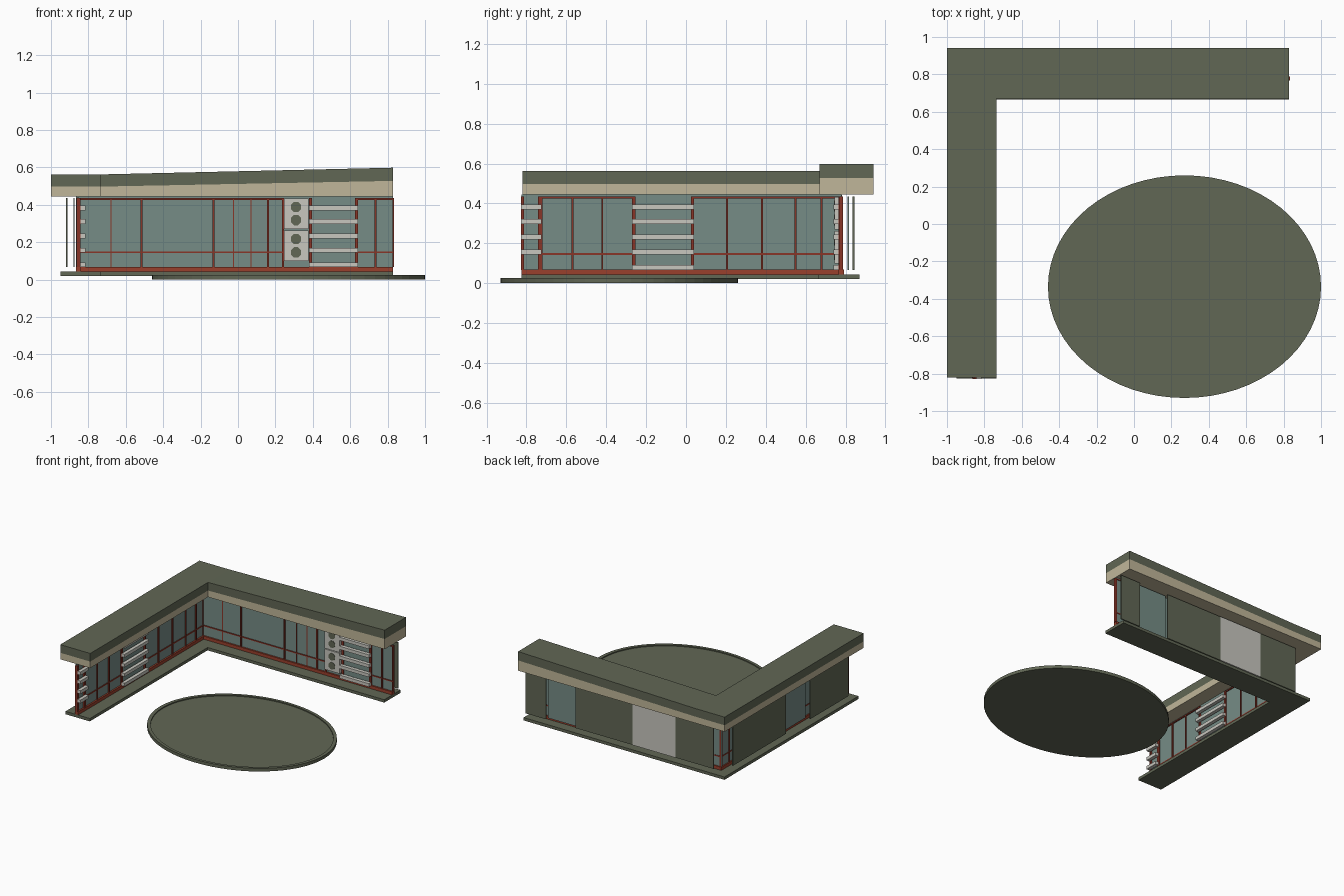
import bpy, bmesh, math
from mathutils import Matrix, Vector

cube = bpy.data.objects.get("Cube")
if cube:
    bpy.data.objects.remove(cube, do_unlink=True)


def material(name, rgb):
    m = bpy.data.materials.new(name)
    m.use_nodes = True
    m.diffuse_color = (*rgb, 1)
    m.node_tree.nodes["Principled BSDF"].inputs["Base Color"].default_value = (*rgb, 1)
    return m


OLIVE = material("olive", (0.12, 0.135, 0.09))
TAN = material("tan", (0.53, 0.47, 0.32))
GLASS = material("glass", (0.18, 0.265, 0.24))
RED = material("red_frame", (0.25, 0.035, 0.02))
SILL = material("red_sill", (0.32, 0.05, 0.025))
PALE = material("pale_concrete", (0.58, 0.57, 0.52))


def finish(name, bm, mats):
    bmesh.ops.recalc_face_normals(bm, faces=bm.faces)
    me = bpy.data.meshes.new(name)
    bm.to_mesh(me)
    bm.free()
    for m in mats:
        me.materials.append(m)
    ob = bpy.data.objects.new(name, me)
    bpy.context.collection.objects.link(ob)
    return ob


def boxes(name, mat, spans):
    """One object made of axis-aligned boxes given as (x, y, z) ranges."""
    bm = bmesh.new()
    for span in spans:
        centre = Vector([(a + b) / 2 for a, b in span])
        size = Vector([b - a for a, b in span])
        bmesh.ops.create_cube(bm, size=1, matrix=Matrix.Translation(centre) @ Matrix.Diagonal((*size, 1)))
    return finish(name, bm, [mat])


def prism(bm, outline, z0, z1, index=0):
    """Vertical prism whose bottom and top heights are functions of x."""
    low = [bm.verts.new((x, y, z0(x))) for x, y in outline]
    top = [bm.verts.new((x, y, z1(x))) for x, y in outline]
    n = len(outline)
    faces = [bm.faces.new(low[::-1]), bm.faces.new(top)]
    for i in range(n):
        j = (i + 1) % n
        faces.append(bm.faces.new((low[i], low[j], top[j], top[i])))
    for f in faces:
        f.material_index = index


# Roof: flat over the side wing, rising along the back wing
def rise(start, slope):
    return lambda x: start + slope * max(0, x + 0.735)


SIDE = [(-1, -0.82), (-0.735, -0.82), (-0.735, 0.67), (-0.735, 0.94), (-1, 0.94)]
BACK = [(-0.735, 0.67), (0.83, 0.67), (0.83, 0.94), (-0.735, 0.94)]
eave, band, crown = rise(0.445, 0), rise(0.497, 0.0195), rise(0.562, 0.023)
for part, outline in (("side_roof", SIDE), ("back_roof", BACK)):
    bm = bmesh.new()
    prism(bm, outline, eave, band, 0)
    prism(bm, outline, band, crown, 1)
    finish(part, bm, [TAN, OLIVE])

# Floor slab
bm = bmesh.new()
prism(bm, [(-0.95, -0.825), (-0.735, -0.825), (-0.735, 0.665), (0.83, 0.665), (0.83, 0.87), (-0.95, 0.87)],
      rise(0.02, 0), rise(0.043, 0))
finish("floor_slab", bm, [OLIVE])

# Oval terrace with a raised rim
bm = bmesh.new()
SEG = 64
rings = []
for rx, ry, z in ((0.73, 0.595, 0), (0.73, 0.595, 0.025), (0.703, 0.573, 0.025), (0.703, 0.573, 0.017)):
    rings.append([bm.verts.new((0.27 + rx * math.cos(t), -0.335 + ry * math.sin(t), z))
                  for t in (2 * math.pi * i / SEG for i in range(SEG))])
for a, b in zip(rings, rings[1:]):
    for i in range(SEG):
        j = (i + 1) % SEG
        bm.faces.new((a[i], a[j], b[j], b[i]))
bm.faces.new(rings[0][::-1])
bm.faces.new(rings[-1])
terrace = finish("oval_terrace", bm, [OLIVE])


# Courtyard walls: position along the wall, depth towards the courtyard, height
def on_back(a, d, z):
    return (a, (0.78 - d[1], 0.78 - d[0]), z)


def on_side(a, d, z):
    return ((-0.855 + d[0], -0.855 + d[1]), a, z)


BAR_Z = (0.382, 0.31, 0.232, 0.157, 0.079)


def courtyard_wall(name, place, ends, mullions, thin, rails, louvres):
    lo, hi = ends
    boxes(name + "_glass", GLASS, [place(ends, (-0.003, 0.003), (0.067, 0.445))])
    boxes(name + "_sill", SILL, [place(ends, (-0.012, 0.016), (0.043, 0.068))])
    frame = [place((m - 0.005, m + 0.005), (-0.008, 0.012), (0.067, 0.435)) for m in mullions]
    frame += [place((m - 0.003, m + 0.003), (-0.006, 0.006), (0.067, 0.435)) for m in thin]
    frame += [place(r, (-0.006, 0.008), (0.142, 0.151)) for r in rails]
    frame += [place(r, (-0.008, 0.012), (0.426, 0.435)) for r in rails]
    bars = []
    for (a, b), count in louvres:
        frame += [place((p, p + 0.016), (-0.008, 0.014), (0.067, 0.435)) for p in (a, b - 0.016)]
        bars += [place((a, b), (0.012, 0.04), (z - 0.013, z + 0.013)) for z in BAR_Z[:count]]
    boxes(name + "_frame", RED, frame)
    boxes(name + "_louvres", PALE, bars)


courtyard_wall("back_wall", on_back, (-0.865, 0.83),
               (-0.855, -0.515, -0.13, 0.16, 0.24, 0.735, 0.83), (-0.68, -0.025, 0.07),
               ((-0.855, 0.24), (0.64, 0.83)), (((0.38, 0.642), 5),))
courtyard_wall("side_wall", on_side, (-0.825, 0.78),
               (-0.725, -0.57, -0.42, 0.205, 0.38, 0.55, 0.68), (),
               ((-0.725, -0.27), (0.04, 0.78)), (((-0.27, 0.04), 5), ((-0.828, -0.725), 4)))

# Pierced screen blocks beside the louvres
boxes("screen_blocks", PALE, [on_back((0.245, 0.378), (0, 0.035), z) for z in ((0.1, 0.263), (0.269, 0.432))])
bm = bmesh.new()
for z in (0.388, 0.318, 0.217, 0.145):
    bmesh.ops.create_cone(bm, cap_ends=True, segments=8, radius1=0.03, radius2=0.03, depth=0.006,
                          matrix=Matrix.Translation((0.31, 0.745, z)) @ Matrix.Rotation(math.pi / 2, 4, "X")
                          @ Matrix.Rotation(math.pi / 8, 4, "Z"))
finish("screen_holes", bm, [OLIVE])

# Thin outer panels behind both wings
H = (0.067, 0.435)
boxes("back_panels", OLIVE, [(s, (0.836, 0.844), H) for s in ((-0.835, -0.5), (-0.118, 0.386), (0.65, 0.83))])
boxes("back_pale_panel", PALE, [((-0.5, -0.118), (0.836, 0.846), H)])
boxes("back_window", GLASS, [((0.386, 0.65), (0.811, 0.817), H)])
boxes("side_panels", OLIVE, [((-0.92, -0.912), s, H) for s in ((-0.74, -0.257), (0.047, 0.72))])
boxes("side_window", GLASS, [((-0.879, -0.873), (-0.257, 0.047), H)])
